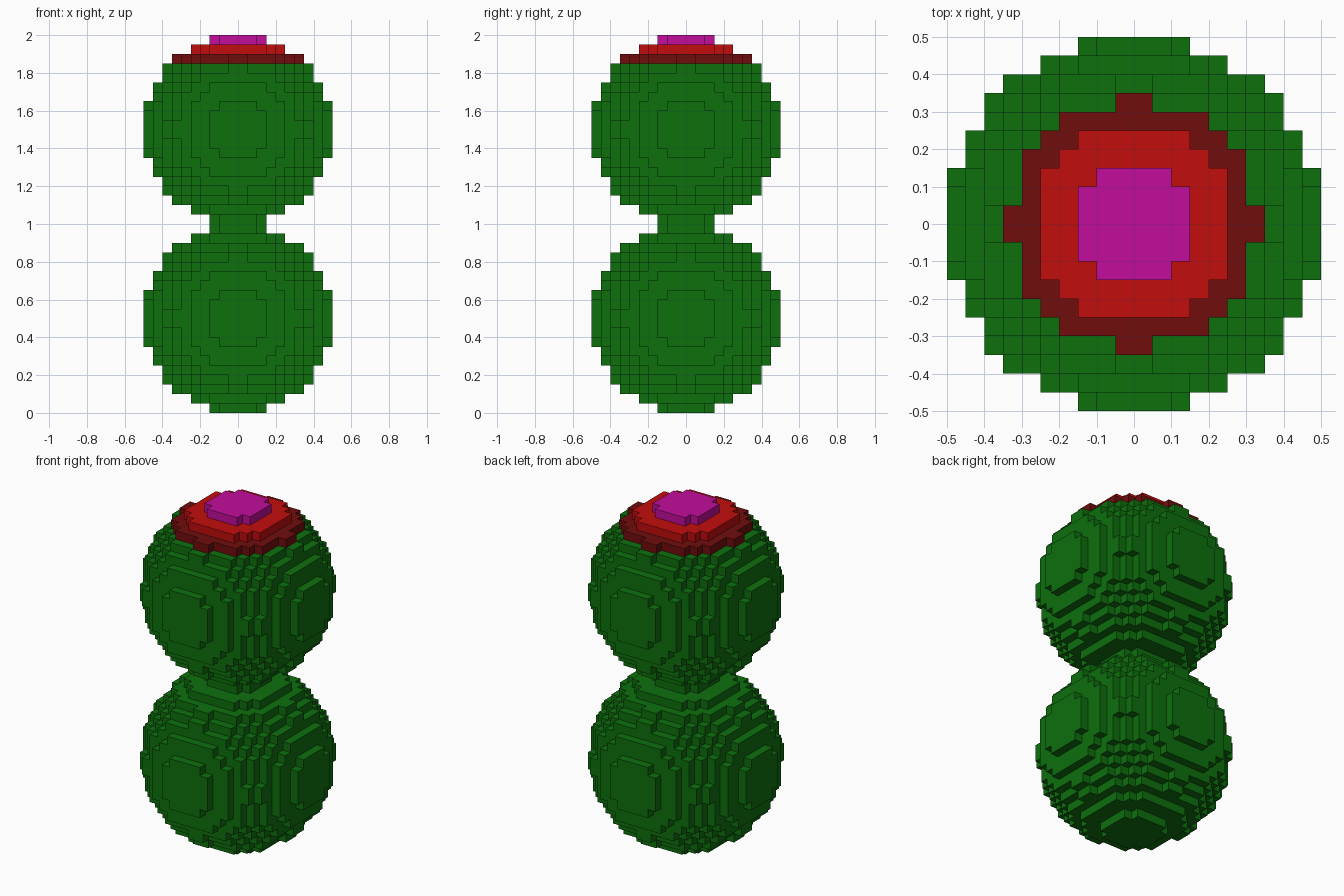
import bpy, bmesh
from mathutils import Vector

if "Cube" in bpy.data.objects:
    bpy.data.objects.remove(bpy.data.objects["Cube"], do_unlink=True)

CELL = 0.05      # size of one block
R = 10           # ball radius in blocks


def material(name, rgb):
    mat = bpy.data.materials.new(name)
    mat.use_nodes = True
    colour = (*rgb, 1.0)
    mat.diffuse_color = colour
    mat.node_tree.nodes["Principled BSDF"].inputs["Base Color"].default_value = colour
    return mat


def solid(i, j, k):
    """True where a block belongs to either of the two stacked balls."""
    if not 0 <= k < 4 * R:
        return False
    centre = Vector((i + 0.5, j + 0.5, k % (2 * R) + 0.5 - R))
    return centre.length <= R


def block_part(name, bottom, top, mat):
    """Outer block faces for the layers from bottom up to top."""
    bm = bmesh.new()
    for k in range(bottom, top):
        for i in range(-R, R):
            for j in range(-R, R):
                if solid(i, j, k):
                    add_outer_faces(bm, (i, j, k))
    bmesh.ops.remove_doubles(bm, verts=bm.verts, dist=CELL / 10)
    mesh = bpy.data.meshes.new(name)
    bm.to_mesh(mesh)
    bm.free()
    mesh.materials.append(mat)
    obj = bpy.data.objects.new(name, mesh)
    bpy.context.collection.objects.link(obj)
    return obj


def add_outer_faces(bm, block):
    centre = Vector(block) + Vector((0.5, 0.5, 0.5))
    for axis in range(3):
        for sign in (-1, 1):
            normal = Vector((0, 0, 0))
            normal[axis] = sign
            neighbour = [int(b + n) for b, n in zip(block, normal)]
            if solid(*neighbour):
                continue
            u = Vector((0, 0, 0))
            u[(axis + 1) % 3] = 1
            v = normal.cross(u)
            corners = (-u - v, u - v, u + v, v - u)
            bm.faces.new([bm.verts.new((centre + (normal + c) / 2) * CELL)
                          for c in corners])


green = material("leaf green", (0.16, 0.004, 0.004)[1::-1] + (0.004,))
dark_red = material("dark red", (0.165, 0.004, 0.004))
red = material("bright red", (0.54, 0.004, 0.004))
magenta = material("magenta", (0.54, 0.004, 0.33))

# Two green balls, then the stepped flower cap
block_part("lower_ball", 0, 2 * R, green)
block_part("upper_ball", 2 * R, 4 * R - 3, green)
block_part("cap_base", 4 * R - 3, 4 * R - 2, dark_red)
block_part("cap_middle", 4 * R - 2, 4 * R - 1, red)
block_part("cap_tip", 4 * R - 1, 4 * R, magenta)
